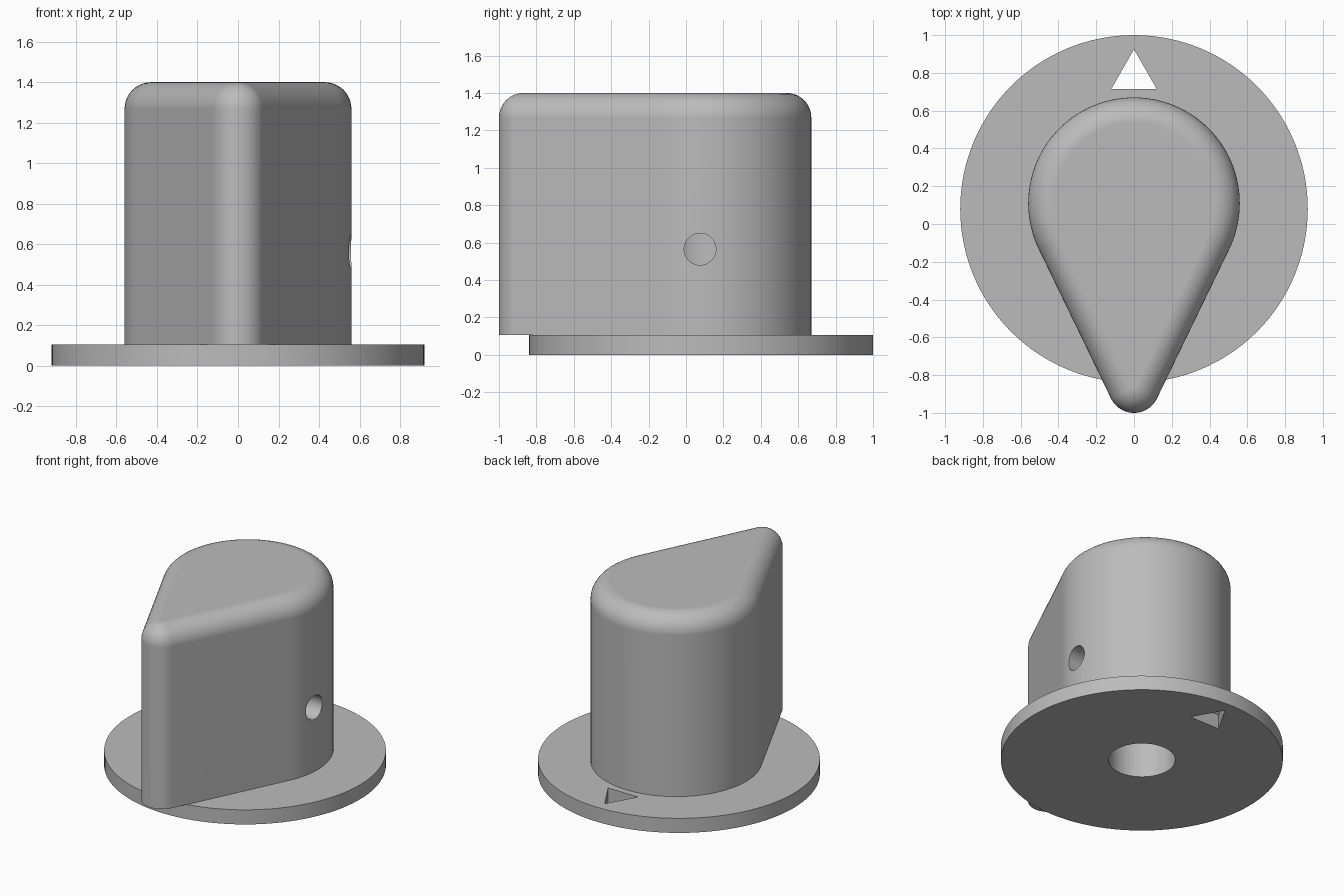
import bpy, bmesh, math
from mathutils import Matrix, Vector

cube = bpy.data.objects.get("Cube")
if cube:
    bpy.data.objects.remove(cube, do_unlink=True)

grey = bpy.data.materials.new("mid grey")
grey.use_nodes = True
colour = (0.5, 0.5, 0.5, 1)
grey.diffuse_color = colour
grey.node_tree.nodes["Principled BSDF"].inputs["Base Color"].default_value = colour

PLATE_TOP, TOP = 0.105, 1.4
AXIS_Y = 0.08


def loft(name, loops):
    """Closed solid through a stack of matching loops."""
    bm = bmesh.new()
    rings = [[bm.verts.new(p) for p in loop] for loop in loops]
    n = len(rings[0])
    for low, high in zip(rings, rings[1:]):
        for i in range(n):
            j = (i + 1) % n
            bm.faces.new((low[i], low[j], high[j], high[i]))
    bm.faces.new(rings[0][::-1])
    bm.faces.new(rings[-1])
    bmesh.ops.recalc_face_normals(bm, faces=bm.faces)
    mesh = bpy.data.meshes.new(name)
    bm.to_mesh(mesh)
    bm.free()
    mesh.materials.append(grey)
    ob = bpy.data.objects.new(name, mesh)
    bpy.context.collection.objects.link(ob)
    return ob


def prism(name, outline, z0, z1):
    return loft(name, [[(x, y, z) for x, y in outline] for z in (z0, z1)])


def arc(cx, cy, r, start, end, steps):
    return [(cx + r * math.cos(start + (end - start) * i / steps),
             cy + r * math.sin(start + (end - start) * i / steps))
            for i in range(steps + 1)]


def circle(cx, cy, r, steps):
    return arc(cx, cy, r, 0, math.tau, steps)[:-1]


# Teardrop outline: large round back joined by tangents to a small tip
BACK_Y, BACK_R, TIP_Y, TIP_R = 0.11, 0.56, -0.865, 0.135
lean = math.asin((BACK_R - TIP_R) / (BACK_Y - TIP_Y))


def teardrop(inset, z):
    pts = arc(0, BACK_Y, BACK_R - inset, -lean, math.pi + lean, 72)
    pts += arc(0, TIP_Y, TIP_R - inset, math.pi + lean, math.tau - lean, 24)
    return [(x, y, z) for x, y in pts]


# Grip with a rounded upper edge
FILLET = 0.132
loops = [teardrop(0, PLATE_TOP)]
for i in range(11):
    a = math.pi / 2 * i / 10
    loops.append(teardrop(FILLET * (1 - math.cos(a)), TOP - FILLET * (1 - math.sin(a))))
grip = loft("grip", loops)

# Round base plate, joined with the grip
knob = prism("pointer_knob", circle(0, AXIS_Y, 0.92, 128), 0, PLATE_TOP)

# Cutters: shaft bore, arrow window and set screw hole
bore = prism("shaft_bore_cutter", circle(0, AXIS_Y, 0.218, 64), -0.1, 1.0)
arrow = prism("arrow_cutter", [(-0.12, 0.715), (0.12, 0.715), (0, 0.925)], -0.1, 0.3)
screw = prism("set_screw_cutter", circle(0, 0, 0.085, 48), 0.05, 0.8)
screw.data.transform(Matrix.Translation((0, 0.075, 0.565)) @ Matrix.Rotation(math.pi / 2, 4, "Y"))

bpy.context.view_layer.objects.active = knob
for tool, mode in ((grip, "UNION"), (bore, "DIFFERENCE"),
                   (arrow, "DIFFERENCE"), (screw, "DIFFERENCE")):
    mod = knob.modifiers.new(tool.name, "BOOLEAN")
    mod.object, mod.operation, mod.solver = tool, mode, "EXACT"
    bpy.ops.object.modifier_apply(modifier=mod.name)
    bpy.data.objects.remove(tool, do_unlink=True)

# Smooth the curves, keep flat faces clean
bpy.ops.object.select_all(action="DESELECT")
knob.select_set(True)
bpy.ops.object.shade_smooth_by_angle(angle=math.radians(30))
flat = knob.modifiers.new("clean_flats", "WEIGHTED_NORMAL")
flat.keep_sharp = True
